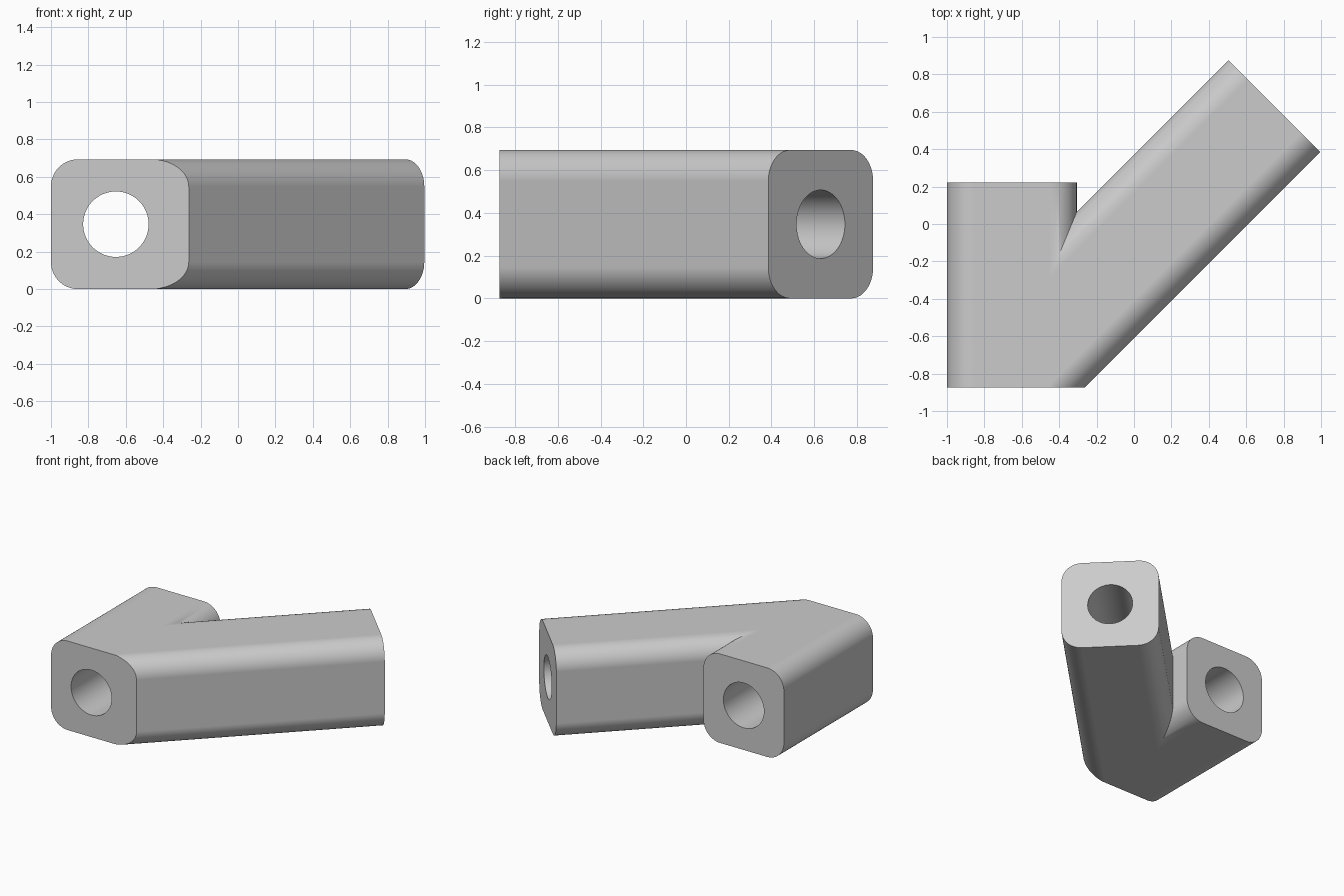
import bpy
import bmesh
import math
from mathutils import Matrix, Vector

if "Cube" in bpy.data.objects:
    bpy.data.objects.remove(bpy.data.objects["Cube"], do_unlink=True)

SIZE, ROUND = 0.694, 0.145
MID = SIZE / 2
FRONT, BACK = -0.874, 0.222
PIVOT = Vector((-0.653, -0.773, MID))

grey = bpy.data.materials.new("plain grey")
grey.use_nodes = True
colour = (0.6, 0.6, 0.6, 1)
grey.diffuse_color = colour
grey.node_tree.nodes["Principled BSDF"].inputs["Base Color"].default_value = colour


def rounded_square(steps=14):
    pts = []
    inner = MID - ROUND
    for corner, (sx, sz) in enumerate([(1, 1), (-1, 1), (-1, -1), (1, -1)]):
        for i in range(steps + 1):
            a = math.radians(90) * (corner + i / steps)
            pts.append((sx * inner + ROUND * math.cos(a), sz * inner + ROUND * math.sin(a)))
    return pts


def circle(radius, count=64):
    return [(radius * math.cos(math.tau * i / count), radius * math.sin(math.tau * i / count))
            for i in range(count)]


def prism(name, profile, start, end, turn=0, origin=(0, 0, 0), cuts=()):
    """Extrude an x-z profile along y, turn it about z, then trim by planes."""
    bm = bmesh.new()
    face = bm.faces.new([bm.verts.new((x, start, z)) for x, z in profile])
    out = bmesh.ops.extrude_face_region(bm, geom=[face])
    moved = [v for v in out["geom"] if isinstance(v, bmesh.types.BMVert)]
    bmesh.ops.translate(bm, verts=moved, vec=(0, end - start, 0))
    bm.transform(Matrix.Translation(origin) @ Matrix.Rotation(turn, 4, "Z"))
    for point, normal in cuts:
        cut = bmesh.ops.bisect_plane(bm, geom=bm.verts[:] + bm.edges[:] + bm.faces[:],
                                     plane_co=point, plane_no=normal, clear_outer=True)
        edges = [e for e in cut["geom_cut"] if isinstance(e, bmesh.types.BMEdge)]
        bmesh.ops.edgeloop_fill(bm, edges=edges)
    bmesh.ops.recalc_face_normals(bm, faces=bm.faces)
    mesh = bpy.data.meshes.new(name)
    bm.to_mesh(mesh)
    bm.free()
    mesh.materials.append(grey)
    obj = bpy.data.objects.new(name, mesh)
    bpy.context.collection.objects.link(obj)
    return obj


def combine(target, other, operation):
    mod = target.modifiers.new(operation.lower(), "BOOLEAN")
    mod.object, mod.operation, mod.solver = other, operation, "EXACT"
    bpy.context.view_layer.objects.active = target
    bpy.ops.object.modifier_apply(modifier=mod.name)
    bpy.data.objects.remove(other, do_unlink=True)


# Straight arm and slanted arm, the latter trimmed flush with the front
TURN = math.radians(-45)
REACH = 1.985
body = prism("angled_connector", rounded_square(), FRONT, BACK, origin=(PIVOT.x, 0, MID))
slanted_arm = prism("slanted_arm", rounded_square(), -1, REACH, TURN, PIVOT,
                    cuts=[((0, FRONT, 0), (0, -1, 0)), (PIVOT, (-1, 0, 0))])
combine(body, slanted_arm, "UNION")

# Round bores along both arms
straight_bore = prism("straight_bore", circle(0.175), -2, 2, origin=(PIVOT.x, 0, MID))
slanted_bore = prism("slanted_bore", circle(0.16), 0, REACH + 1, TURN, PIVOT)
combine(body, straight_bore, "DIFFERENCE")
combine(body, slanted_bore, "DIFFERENCE")

# Smooth rounded corners with crisp ends
bpy.ops.object.select_all(action="DESELECT")
body.select_set(True)
bpy.context.view_layer.objects.active = body
bpy.ops.object.shade_smooth_by_angle(angle=math.radians(30))
weighted = body.modifiers.new("even_shading", "WEIGHTED_NORMAL")
weighted.keep_sharp = True
